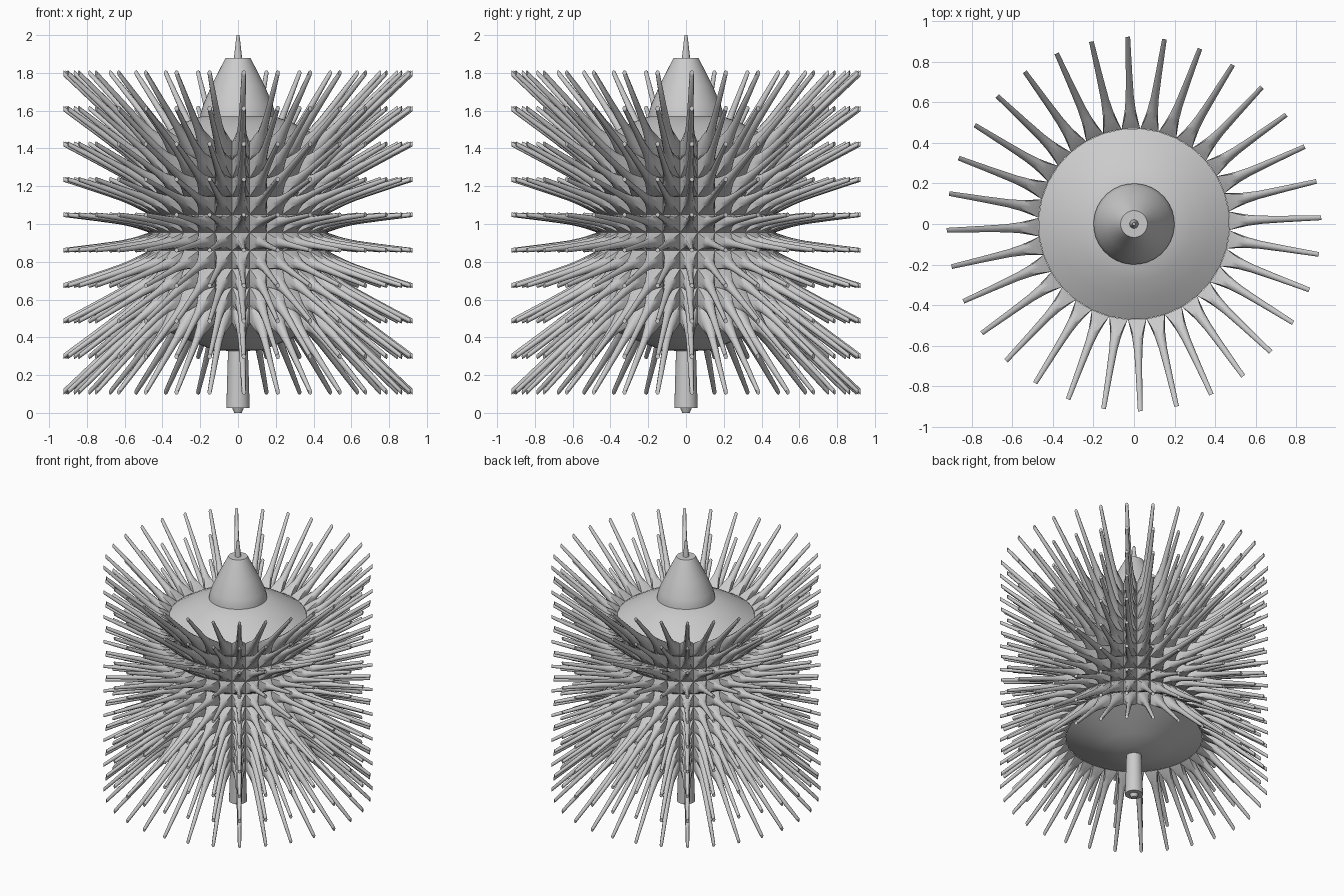
import bpy, bmesh, math

if "Cube" in bpy.data.objects:
    bpy.data.objects.remove(bpy.data.objects["Cube"])

CZ = 0.955          # height of the body centre
COLS, ROWS = 32, 10
TIP_R = 0.925       # radius of the spike tips
TIP_DZ = 0.1875     # height step between spike tips
BASE = 0.51         # body size relative to the tip envelope
TURN = math.radians(1.9)

grey = bpy.data.materials.new("light grey")
grey.diffuse_color = (0.6, 0.6, 0.6, 1)
grey.use_nodes = True
grey.node_tree.nodes["Principled BSDF"].inputs["Base Color"].default_value = grey.diffuse_color


def finish(bm, name, angle=40):
    mesh = bpy.data.meshes.new(name)
    bm.to_mesh(mesh)
    bm.free()
    mesh.materials.append(grey)
    ob = bpy.data.objects.new(name, mesh)
    bpy.context.collection.objects.link(ob)
    bpy.ops.object.select_all(action='DESELECT')
    ob.select_set(True)
    bpy.context.view_layer.objects.active = ob
    bpy.ops.object.shade_smooth_by_angle(angle=math.radians(angle))
    return ob


def lathe(name, profile, segs=32):
    """Spin a (radius, z) profile, listed bottom to top, about the z axis."""
    bm = bmesh.new()
    half = math.pi / COLS
    rings = [[bm.verts.new((r * math.cos(TURN + half + math.tau * i / segs),
                            r * math.sin(TURN + half + math.tau * i / segs), z))
              for i in range(segs)] for r, z in profile]
    for a, b in zip(rings, rings[1:]):
        for i in range(segs):
            k = (i + 1) % segs
            bm.faces.new((a[i], a[k], b[k], b[i]))
    bmesh.ops.remove_doubles(bm, verts=bm.verts, dist=1e-5)
    return finish(bm, name)


# Spiked barrel: every wall cell is drawn out into a tapering round spike
SQUARE = [(-1, -1), (0, -1), (1, -1), (1, 0), (1, 1), (0, 1), (-1, 1), (-1, 0)]
# (scale from centre, half width, roundness of the section)
STAGES = [(BASE, None, 0), (0.56, 0.036, 0.5), (0.61, 0.027, 0.9),
          (0.68, 0.020, 1), (0.80, 0.016, 1), (1.0, 0.0115, 1)]

bm = bmesh.new()
for row in range(ROWS):
    zrow = (row - (ROWS - 1) / 2) * TIP_DZ
    stretch = math.hypot(1, zrow / TIP_R)
    for col in range(COLS):
        ang = TURN + math.tau * col / COLS
        rings = []
        for s, w, rnd in STAGES:
            r = TIP_R * s
            ring = []
            for u, v in SQUARE:
                f = (1 - rnd) + rnd / math.hypot(u, v)
                if w is None:
                    da, dz = u * math.pi / COLS, v * TIP_DZ * s / 2
                else:
                    da, dz = u * f * w / r, v * f * w * stretch
                z = CZ + zrow * s + dz
                ring.append(bm.verts.new((r * math.cos(ang + da),
                                          r * math.sin(ang + da), z)))
            rings.append(ring)
        for a, b in zip(rings, rings[1:]):
            for i in range(8):
                k = (i + 1) % 8
                bm.faces.new((a[i], a[k], b[k], b[i]))
        bm.faces.new(rings[-1])
bmesh.ops.remove_doubles(bm, verts=bm.verts, dist=1e-4)
finish(bm, "spiked_body", 55)

# Domed end caps of the body
R0 = TIP_R * BASE
H0 = TIP_DZ * BASE * ROWS / 2
lathe("top_dome", [(R0, CZ + H0), (0.38, 1.49), (0.28, 1.54), (0.18, 1.575), (0, 1.58)])
lathe("bottom_dome", [(0, 0.325), (0.13, 0.333), (0.24, 0.375), (0.36, 0.425), (R0, CZ - H0)])

# Blunt cone on top with its needle
lathe("top_cone", [(0, 1.52), (0.2, 1.52), (0.2, 1.58), (0.185, 1.63), (0.14, 1.735),
                   (0.066, 1.88), (0, 1.88)])
lathe("top_needle", [(0, 1.86), (0.024, 1.86), (0.008, 2.0), (0, 2.0)], 16)

# Stem below with a small nub
lathe("stem", [(0, 0.025), (0.062, 0.025), (0.052, 0.36), (0, 0.36)])
lathe("stem_nub", [(0, 0), (0.02, 0), (0.032, 0.028), (0, 0.028)], 16)
